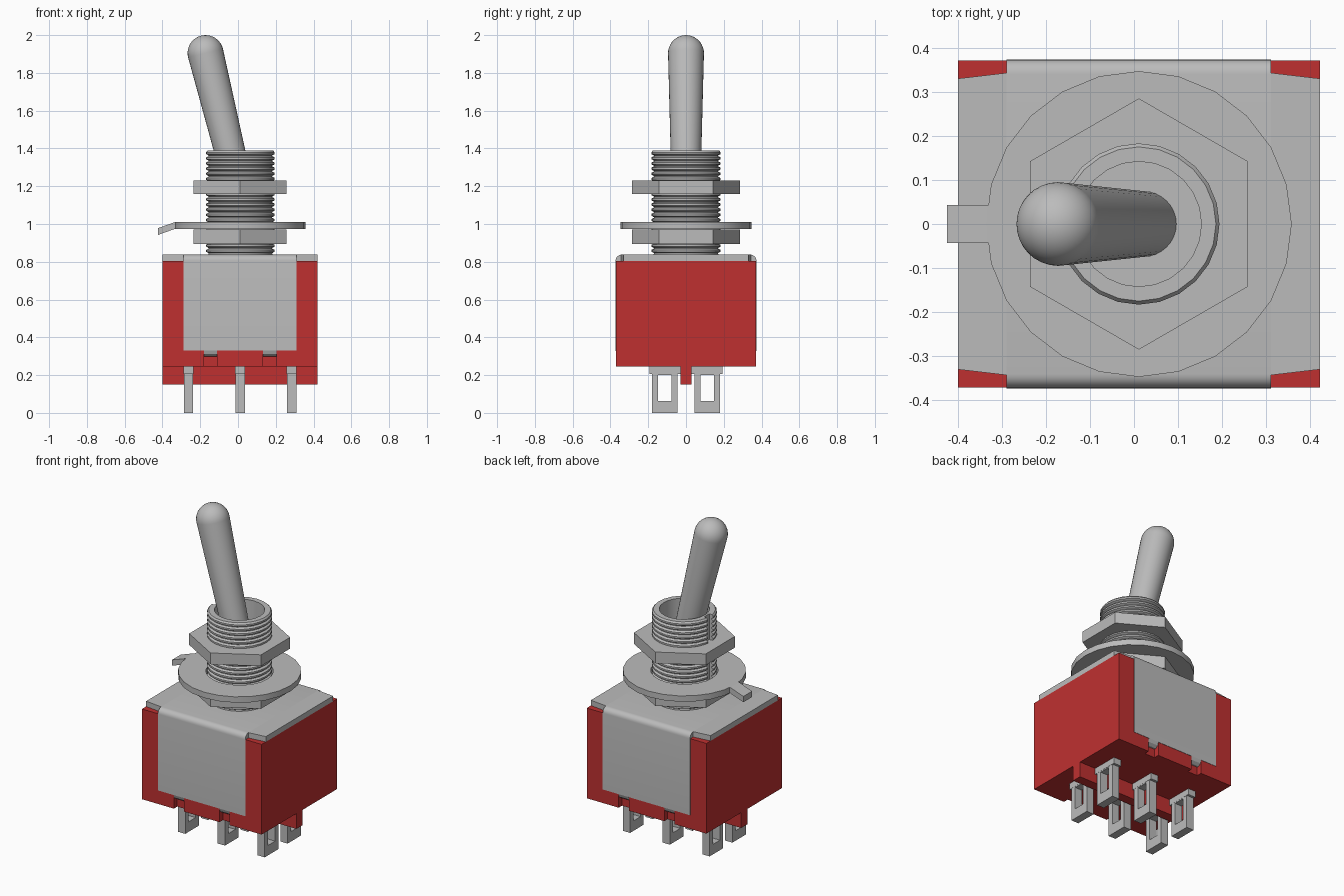
import bpy, bmesh, math
from mathutils import Matrix

if "Cube" in bpy.data.objects:
    bpy.data.objects.remove(bpy.data.objects["Cube"], do_unlink=True)

CX = 0.011          # body centre along x
HALF_X = 0.411      # body half width
PLATE_X = 0.30      # bracket half width


def material(name, rgb):
    m = bpy.data.materials.new(name)
    m.use_nodes = True
    m.diffuse_color = (*rgb, 1)
    bsdf = m.node_tree.nodes["Principled BSDF"]
    bsdf.inputs["Base Color"].default_value = (*rgb, 1)
    bsdf.inputs["Roughness"].default_value = 0.6
    return m


METAL = material("grey metal", (0.50, 0.50, 0.50))
RED = material("red plastic", (0.52, 0.03, 0.03))


def finish(bm, name, mat, smooth=False):
    bmesh.ops.recalc_face_normals(bm, faces=bm.faces)
    me = bpy.data.meshes.new(name)
    bm.to_mesh(me)
    bm.free()
    me.materials.append(mat)
    ob = bpy.data.objects.new(name, me)
    ob.location.x = CX
    bpy.context.collection.objects.link(ob)
    if smooth:
        select(ob)
        bpy.ops.object.shade_smooth_by_angle(angle=math.radians(32))
    return ob


def select(ob):
    bpy.ops.object.select_all(action='DESELECT')
    ob.select_set(True)
    bpy.context.view_layer.objects.active = ob


def prism(name, pts, axis, lo, hi, mat, smooth=False, hole=None):
    """Extrude a 2D outline along an axis; hole has as many points as pts."""
    bm = bmesh.new()
    place = {'x': lambda a, b: (lo, a, b),
             'y': lambda a, b: (a, lo, b),
             'z': lambda a, b: (a, b, lo)}[axis]
    outer = [bm.verts.new(place(*p)) for p in pts]
    if hole:
        inner = [bm.verts.new(place(*p)) for p in hole]
        n = len(outer)
        faces = [bm.faces.new((outer[i], outer[(i + 1) % n],
                               inner[(i + 1) % n], inner[i])) for i in range(n)]
    else:
        faces = [bm.faces.new(outer)]
    ext = bmesh.ops.extrude_face_region(bm, geom=faces, use_keep_orig=True)
    move = [0, 0, 0]
    move["xyz".index(axis)] = hi - lo
    bmesh.ops.translate(bm, vec=move,
                        verts=[g for g in ext["geom"] if isinstance(g, bmesh.types.BMVert)])
    return finish(bm, name, mat, smooth)


def rect(a0, a1, b0, b1):
    return [(a0, b0), (a1, b0), (a1, b1), (a0, b1)]


def lathe(name, profile, steps, mat, closed=False, matrix=None):
    """Revolve an (r, z) profile around z."""
    bm = bmesh.new()
    vs = [bm.verts.new((r, 0, z)) for r, z in profile]
    pairs = list(zip(vs, vs[1:])) + ([(vs[-1], vs[0])] if closed else [])
    es = [bm.edges.new(p) for p in pairs]
    bmesh.ops.spin(bm, geom=vs + es, cent=(0, 0, 0), axis=(0, 0, 1),
                   angle=2 * math.pi, steps=steps)
    bmesh.ops.remove_doubles(bm, verts=bm.verts, dist=1e-5)
    if matrix:
        bm.transform(matrix)
    return finish(bm, name, mat, True)


def polygon(r, n, start):
    return [(r * math.cos(start + i * 2 * math.pi / n),
             r * math.sin(start + i * 2 * math.pi / n)) for i in range(n)]


# Red housing: core, cheeks around the bracket, rib underneath
prism("housing_core", rect(-0.338, 0.338, 0.245, 0.805), 'x', -HALF_X, HALF_X, RED)
prism("housing_rib", rect(-0.03, 0.03, 0.15, 0.245), 'x', -HALF_X, HALF_X, RED)
TAB_IN, TAB_OUT = 0.122, 0.192
corner = [(HALF_X, 0.245), (HALF_X, 0.805), (PLATE_X, 0.805), (PLATE_X, 0.33),
          (TAB_OUT, 0.33), (TAB_OUT, 0.245)]
for sy, face in ((-1, "front"), (1, "back")):
    y0, y1 = sorted((sy * 0.338, sy * 0.371))
    for sx, side in ((-1, "right"), (1, "left")):
        prism(f"{face}_{side}_cheek", [(sx * x, z) for x, z in corner], 'y', y0, y1, RED)
    prism(f"{face}_sill", rect(-TAB_IN, TAB_IN, 0.245, 0.33), 'y', y0, y1, RED)

# Metal bracket: bent plate over the top, with corner ears and folded tabs
R, Y, Z, T = 0.033, 0.373, 0.838, 0.035
bend = [(Y - R + R * math.cos(a), Z - R + R * math.sin(a))
        for a in (i * math.pi / 12 for i in range(7))]
half = [(Y - T, 0.33), (Y, 0.33)] + bend
mirrored = [(-y, z) for y, z in reversed(half)]
prism("bracket", half + mirrored + [(-(Y - T), Z - T), (Y - T, Z - T)],
      'x', -PLATE_X, PLATE_X, METAL, True)
for sx, side in ((-1, "right"), (1, "left")):
    prism(f"bracket_{side}_ear",
          [(sx * HALF_X, -0.33), (sx * PLATE_X, -0.343),
           (sx * PLATE_X, 0.343), (sx * HALF_X, 0.33)], 'z', 0.805, Z, METAL)
    x0, x1 = sorted((sx * TAB_IN, sx * TAB_OUT))
    for sy, face in ((-1, "front"), (1, "back")):
        tab = [(0.373, 0.33), (0.366, 0.311), (0.350, 0.299), (0.30, 0.297), (0.30, 0.33)]
        prism(f"{face}_{side}_tab", [(sy * y, z) for y, z in tab],
              'x', x0, x1, METAL, True)

# Six solder terminals with eyelets and shoulders
for i, x in enumerate((-0.273, 0.0, 0.273)):
    for sy, face in ((-1, "front"), (1, "back")):
        y = sy * 0.112
        prism(f"{face}_terminal_{i + 1}", rect(y - 0.067, y + 0.067, 0, 0.245), 'x',
              x - 0.025, x + 0.025, METAL, hole=rect(y - 0.035, y + 0.035, 0.062, 0.2))
        prism(f"{face}_terminal_shoulder_{i + 1}", rect(y - 0.082, y + 0.082, 0.207, 0.246),
              'x', x - 0.026, x + 0.026, METAL)

# Threaded bushing with a blind bore
profile = [(0, 0.83), (0.172, 0.83)]
PITCH, TURNS, BASE = 0.0272, 20, 0.846
for i in range(TURNS):
    z = BASE + i * PITCH
    profile += [(0.170, z), (0.183, z + 0.007), (0.183, z + 0.017), (0.170, z + 0.024)]
profile[-1] = (0.175, BASE + TURNS * PITCH)
profile += [(0.142, BASE + TURNS * PITCH), (0.142, 1.13), (0, 1.13)]
bushing = lathe("threaded_bushing", profile, 24, METAL)

# Keyway cut along the bushing
cutter = prism("keyway_cutter", rect(-0.25, -0.153, -0.026, 0.026), 'z', 0.8, 1.5, METAL)
cutter.hide_render = True
cut = bushing.modifiers.new("keyway", 'BOOLEAN')
cut.operation, cut.object, cut.solver = 'DIFFERENCE', cutter, 'EXACT'
bpy.context.view_layer.update()
select(bushing)
bpy.ops.object.modifier_move_to_index(modifier="keyway", index=0)
bpy.ops.object.modifier_apply(modifier="keyway")
bpy.data.objects.remove(cutter, do_unlink=True)

# Hex nuts
for name, z0, z1 in (("lower_nut", 0.895, 0.97), ("upper_nut", 1.16, 1.23)):
    prism(name, polygon(0.285, 6, math.pi / 6), 'z', z0, z1, METAL,
          hole=polygon(0.172, 6, math.pi / 6))

# Locking washer with a bent locating tongue
lathe("washer", [(0.19, 0.974), (0.347, 0.974), (0.347, 1.01), (0.19, 1.01)],
      24, METAL, closed=True)
prism("washer_tongue", [(-0.32, 1.01), (-0.345, 1.01), (-0.435, 0.978), (-0.435, 0.942),
                        (-0.345, 0.974), (-0.32, 0.974)], 'y', -0.043, 0.043, METAL)

# Tilted lever with a round tip
LENGTH, TIP = 0.829, 0.095
lever = [(0, 0), (0.074, 0)]
lever += [(TIP * math.cos(a), LENGTH + TIP * math.sin(a))
          for a in (i * math.pi / 20 for i in range(10))] + [(0, LENGTH + TIP)]
tilt = Matrix.Translation((0.016, 0, 1.10)) @ Matrix.Rotation(-math.atan2(0.199, 0.805), 4, 'Y')
lathe("lever", lever, 32, METAL, matrix=tilt)
